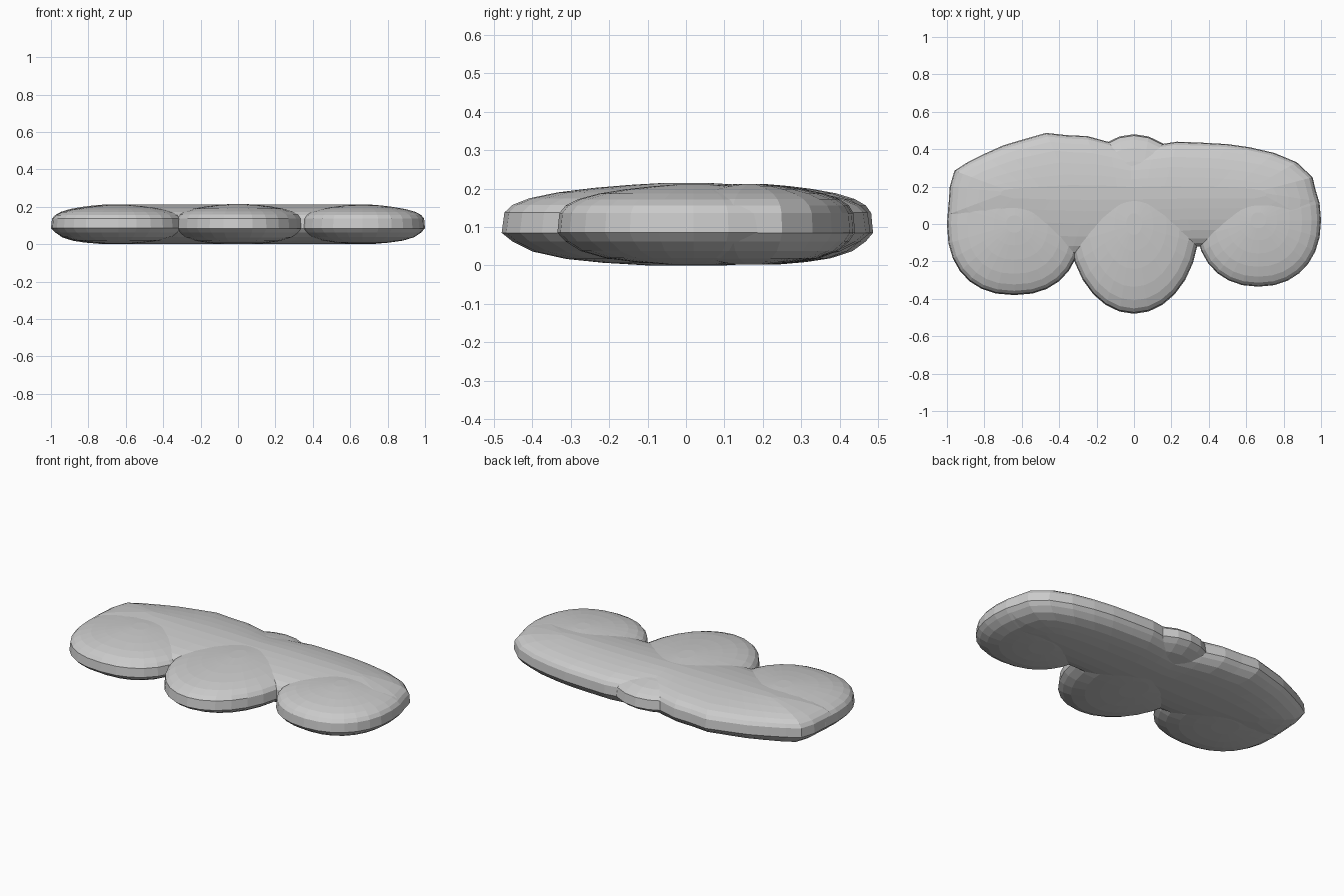
import bpy, bmesh
from math import sin, cos, pi

if "Cube" in bpy.data.objects:
    bpy.data.objects.remove(bpy.data.objects["Cube"])

# Cross-section: (distance from ridge to rim, height), bottom to top
PROFILE = [(.2, 0), (.45, .007), (.65, .017), (.83, .036), (.94, .062), (1, .085),
           (.985, .138), (.94, .158), (.85, .175), (.7, .19), (.5, .202),
           (.3, .21), (.12, .215)]


def pillow(name, outline, centres, z_low=0.0, z_high=.215):
    """Flattened pillow: outline rings shrinking towards their ridge points."""
    bm = bmesh.new()
    rings = []
    for s, z in PROFILE:
        zz = z_low + z / .215 * (z_high - z_low)
        rings.append([bm.verts.new((cx + (x - cx) * s, cy + (y - cy) * s, zz))
                      for (x, y), (cx, cy) in zip(outline, centres)])
    n = len(outline)
    for a, b in zip(rings, rings[1:]):
        for i in range(n):
            j = (i + 1) % n
            bm.faces.new((a[i], a[j], b[j], b[i]))
    bm.faces.new(rings[0][::-1])
    bm.faces.new(rings[-1])
    bmesh.ops.recalc_face_normals(bm, faces=bm.faces)
    mesh = bpy.data.meshes.new(name)
    bm.to_mesh(mesh)
    bm.free()
    ob = bpy.data.objects.new(name, mesh)
    bpy.context.collection.objects.link(ob)
    return ob


def lobe(name, cx, cy, rx, ry, power, z_low, z_high, n=28):
    """Pillow with a superellipse outline."""
    def f(v):
        return (1 if v >= 0 else -1) * abs(v) ** (2 / power)
    pts = [(cx + rx * f(cos(2 * pi * i / n)), cy + ry * f(sin(2 * pi * i / n)))
           for i in range(n)]
    return pillow(name, pts, [(cx, cy)] * n, z_low, z_high)


# Wide back body, counter-clockwise outline with a long ridge
back = [(.98, .0), (.985, .12), (.955, .25), (.87, .33), (.75, .38), (.62, .41),
        (.5, .427), (.36, .435), (.23, .44), (.1, .42), (-.02, .40), (-.13, .437),
        (-.25, .47), (-.36, .475), (-.47, .487), (-.6, .45), (-.7, .42), (-.8, .375),
        (-.89, .33), (-.96, .285), (-.985, .2), (-.995, .05), (-.9, -.1),
        (-.62, -.15), (-.34, -.17), (0, -.15), (.34, -.12), (.65, -.12), (.9, -.1)]
body = pillow("cloud_body", back, [(x * .68, .17) for x, y in back], .002, .212)

# Three rounded front lobes
lobes = [lobe("left_lobe", -.64, 0, .36, .38, 2.3, .004, .21),
         lobe("middle_lobe", 0, 0, .35, .48, 2.0, 0, .215),
         lobe("right_lobe", .665, .02, .335, .355, 2.2, .003, .211)]

# Fuse the lobes into the body
for ob in lobes:
    m = body.modifiers.new("fuse_" + ob.name, 'BOOLEAN')
    m.operation = 'UNION'
    m.solver = 'EXACT'
    m.object = ob
bpy.context.view_layer.update()
dg = bpy.context.evaluated_depsgraph_get()
fused = bpy.data.meshes.new_from_object(body.evaluated_get(dg))
body.modifiers.clear()
body.data = fused
for ob in lobes:
    bpy.data.objects.remove(ob)
